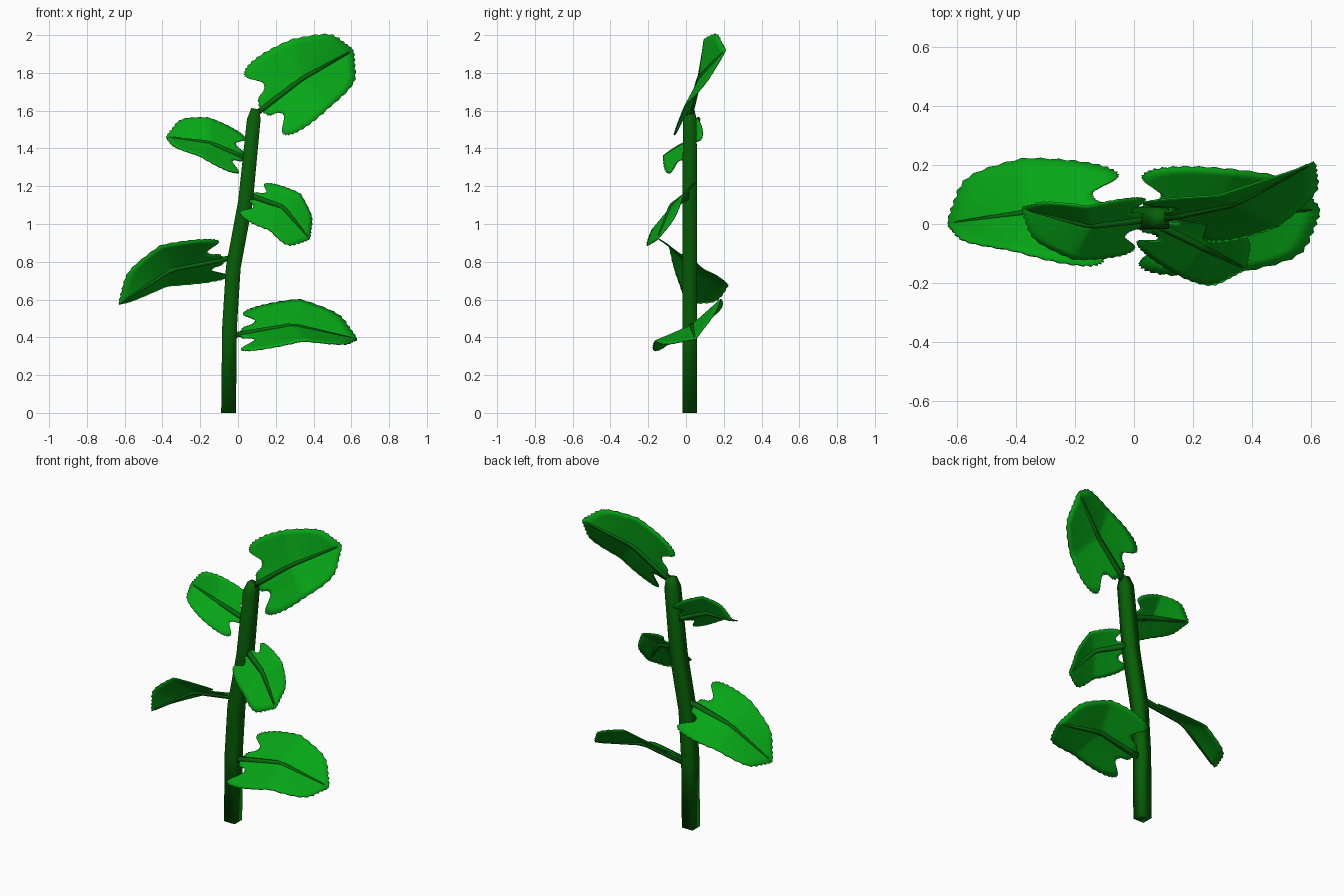
import bpy, bmesh, math
from mathutils import Vector as V

if "Cube" in bpy.data.objects:
    bpy.data.objects.remove(bpy.data.objects["Cube"])


def material(name, rgb):
    m = bpy.data.materials.new(name)
    m.diffuse_color = (*rgb, 1)
    m.use_nodes = True
    m.node_tree.nodes["Principled BSDF"].inputs["Base Color"].default_value = m.diffuse_color
    return m


STEM = material("stem green", (0.002, 0.115, 0.002))
BLADE = material("leaf green", (0.002, 0.38, 0.008))
RIB = material("rib green", (0.002, 0.14, 0.004))


def finish(name, bm, mat, angle):
    bmesh.ops.recalc_face_normals(bm, faces=bm.faces)
    me = bpy.data.meshes.new(name)
    bm.to_mesh(me)
    bm.free()
    ob = bpy.data.objects.new(name, me)
    bpy.context.collection.objects.link(ob)
    me.materials.append(mat)
    bpy.ops.object.select_all(action='DESELECT')
    ob.select_set(True)
    bpy.context.view_layer.objects.active = ob
    bpy.ops.object.shade_smooth_by_angle(angle=math.radians(angle))
    return ob


def square_tube(name, pts, halves, mat):
    """Capped square tube through pts with one half width per point."""
    bm = bmesh.new()
    rings = []
    for i, p in enumerate(pts):
        d = (pts[min(i + 1, len(pts) - 1)] - pts[max(i - 1, 0)]).normalized()
        if i == 0 and abs(d.z) > 0.9:
            d = V((0, 0, 1))          # flat foot on the ground
        a = d.cross(V((0, 1, 0))).normalized()
        b = d.cross(a)
        rings.append([bm.verts.new(p + halves[i] * (a * s + b * t))
                      for s, t in ((1, 1), (-1, 1), (-1, -1), (1, -1))])
    for r, s in zip(rings, rings[1:]):
        for k in range(4):
            bm.faces.new((r[k], r[(k + 1) % 4], s[(k + 1) % 4], s[k]))
    bm.faces.new(rings[0])
    bm.faces.new(rings[-1])
    return finish(name, bm, mat, 180)


# Half outline of a leaf: (along the rib, share of half width)
HALF = [(.06, 0), (.08, .22), (.15, .3), (.17, .44), (.12, .58), (.07, .7), (.06, .82),
        (.13, .94), (.3, 1), (.55, .95), (.8, .74), (.93, .3), (1, 0)]


def smooth_outline(n=6):
    out = []
    for i in range(len(HALF) - 1):
        p0, p1, p2, p3 = (V(HALF[min(max(i + k, 0), len(HALF) - 1)]) for k in (-1, 0, 1, 2))
        for j in range(n):
            t = j / n
            out.append(0.5 * (2 * p1 + (p2 - p0) * t + (2 * p0 - 5 * p1 + 4 * p2 - p3) * t * t
                              + (3 * p1 - p0 - 3 * p2 + p3) * t ** 3))
    return out + [V(HALF[-1])]


OUTLINE = smooth_outline()
CENTRE = V((.45, 0))


def leaf(name, base, bend, tip, left0, left1, right0, right1):
    """Leaf bent at mid rib; side vectors are given near the base and near the tip."""
    base, bend, tip = V(base), V(bend), V(tip)

    def rib(u):
        return base.lerp(bend, 2 * u) if u < .5 else bend.lerp(tip, 2 * u - 1)

    # blade: rings of a fan around the rib's middle, scalloped at the rim
    bm = bmesh.new()
    rings = 7
    for w0, w1 in ((left0, left1), (right0, right1)):
        w0, w1 = V(w0), V(w1)
        rows = []
        for i, p in enumerate(OUTLINE):
            row = []
            for k in range(rings + 1):
                f = k / rings
                if k == rings and p.y > .1:
                    f += .015 if i % 2 else -.01
                q = CENTRE.lerp(p, f)
                row.append(bm.verts.new(rib(q.x) + q.y * w0.lerp(w1, (q.x - .1) / .6)))
            rows.append(row)
        for r, s in zip(rows, rows[1:]):
            for k in range(rings):
                bm.faces.new((r[k], r[k + 1], s[k + 1], s[k]))
    bmesh.ops.remove_doubles(bm, verts=bm.verts, dist=1e-4)
    bmesh.ops.dissolve_degenerate(bm, edges=bm.edges, dist=1e-5)
    ob = finish(name + "_blade", bm, BLADE, 60)
    mod = ob.modifiers.new("thickness", 'SOLIDIFY')
    mod.thickness = .006
    mod.offset = 0

    # stalk and midrib
    square_tube(name + "_midrib", [rib(u) for u in (0, .15, .46, .54, .96)],
                [.015, .014, .012, .011, .005], RIB)


# main stem
square_tube("stem", [V((x, .02, z)) for x, z in
                     ((-.05, 0), (-.045, .45), (-.025, .77), (.04, 1.12), (.083, 1.55), (.093, 1.61))],
            [.039, .039, .039, .039, .036, .023], STEM)

# leaves: base, bend, tip, left side vectors, right side vectors
leaf("top_leaf", (.09, .02, 1.58), (.34, .07, 1.77), (.61, .21, 1.92),
     (-.1, .05, .235), (-.04, .015, .2), (.155, -.1, -.155), (.15, -.07, -.15))
leaf("bottom_right_leaf", (-.03, .02, .41), (.29, .03, .465), (.63, .05, .39),
     (.03, .175, .14), (.04, .15, .14), (.02, -.2, -.1), (.07, -.2, -.08))
leaf("lower_left_leaf", (-.04, .02, .82), (-.35, .04, .76), (-.63, 0, .575),
     (-.04, -.18, .12), (-.07, -.11, .135), (.02, .18, -.11), (-.045, .19, -.08))
leaf("upper_left_leaf", (.06, .02, 1.34), (-.15, -.005, 1.43), (-.38, .055, 1.46),
     (0, .08, .13), (-.01, .06, .14), (-.045, -.125, -.095), (-.06, -.115, -.06))
leaf("middle_right_leaf", (.04, .02, 1.16), (.24, -.08, 1.09), (.38, -.15, .92),
     (.1, .045, .075), (.09, .08, .07), (-.065, -.09, -.115), (-.08, -.11, -.13))
